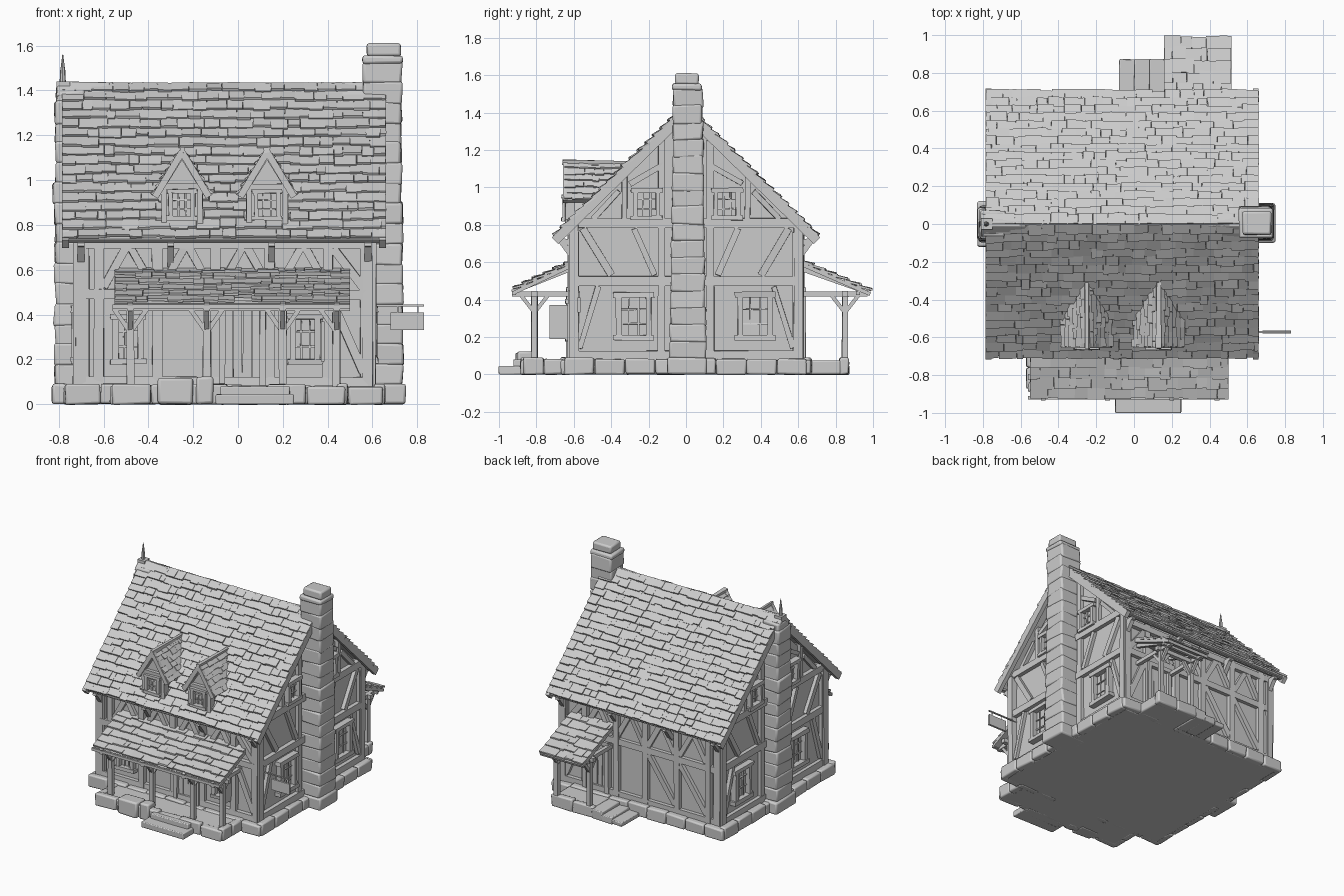
import bpy, bmesh, math, random
from mathutils import Vector as V, Matrix

random.seed(4)
cube = bpy.data.objects.get("Cube")
if cube:
    bpy.data.objects.remove(cube)

mat = bpy.data.materials.new("pale_grey")
mat.use_nodes = True
GREY = (0.6, 0.6, 0.6, 1)
mat.diffuse_color = GREY
mat.node_tree.nodes["Principled BSDF"].inputs["Base Color"].default_value = GREY

X0, X1, YW = -0.70, 0.58, 0.6        # wall planes
EAVE, RIDGE = (0.70, 0.735), 1.43    # main roof section


def jit(s):
    return random.uniform(-s, s)


def beam(bm, a, b, w, d, n, wob=0.0):
    """Box from a to b; w across, d along the normal n."""
    a, b, n = V(a), V(b), V(n).normalized()
    ax = (b - a).normalized()
    side = n.cross(ax).normalized()
    up = ax.cross(side)
    m = Matrix((ax * (b - a).length, side * w, up * d)).transposed().to_4x4()
    m.translation = (a + b) / 2
    vs = bmesh.ops.create_cube(bm, size=1, matrix=m)["verts"]
    for v in vs:
        v.co += V((jit(wob), jit(wob), jit(wob)))


def box(bm, lo, hi, wob=0.0):
    lo, hi = V(lo), V(hi)
    c = (lo + hi) / 2
    beam(bm, (lo.x, c.y, c.z), (hi.x, c.y, c.z), hi.y - lo.y, hi.z - lo.z, (0, 0, 1), wob)


def prism(bm, pts, extrude):
    f = bm.faces.new([bm.verts.new(p) for p in pts])
    new = bmesh.ops.extrude_face_region(bm, geom=[f])["geom"]
    bmesh.ops.translate(bm, vec=extrude, verts=[g for g in new if isinstance(g, bmesh.types.BMVert)])


def finish(bm, name, bevel=0.0):
    bmesh.ops.recalc_face_normals(bm, faces=bm.faces)
    me = bpy.data.meshes.new(name)
    bm.to_mesh(me)
    bm.free()
    me.materials.append(mat)
    ob = bpy.data.objects.new(name, me)
    bpy.context.scene.collection.objects.link(ob)
    if bevel:
        mod = ob.modifiers.new("soft_edges", "BEVEL")
        mod.width, mod.segments = bevel, 2
    bpy.ops.object.select_all(action="DESELECT")
    ob.select_set(True)
    bpy.context.view_layer.objects.active = ob
    bpy.ops.object.shade_smooth_by_angle(angle=math.radians(40))


def tiles(bm, origin, u, v, rows, cols, th=0.012):
    """Overlapping shingles over the parallelogram u (eave) by v (slope)."""
    o, u, v = V(origin), V(u), V(v)
    n = u.cross(v).normalized()
    for r in range(rows):
        cuts = [0] + [(c + jit(0.3) + 0.5 * (r % 2)) / cols for c in range(1, cols)] + [1]
        for s, e in zip(cuts, cuts[1:]):
            lift = random.uniform(0.008, 0.018)
            t0 = max(0, r + jit(0.13)) / rows
            t1 = min(1, (r + 1.25) / rows)
            mid = o + u * (s + e) / 2
            beam(bm, mid + v * t0 + n * lift, mid + v * t1, u.length * (e - s) * 0.99, th, n, 0.002)
    beam(bm, o + u / 2 - n * 0.012, o + u / 2 + v - n * 0.012, u.length, 0.02, n)


# Wall frames: map (across, height, out) to space
WALLS = {
    "front": (lambda u, z, d=0: V((u, -YW - d, z)), (0, -1, 0)),
    "back": (lambda u, z, d=0: V((u, YW + d, z)), (0, 1, 0)),
    "right": (lambda u, z, d=0: V((X1 + d, u, z)), (1, 0, 0)),
    "left": (lambda u, z, d=0: V((X0 - d, u, z)), (-1, 0, 0)),
    "dormer": (lambda u, z, d=0: V((u, -0.62 - d, z)), (0, -1, 0)),
}


def timber(bm, wall, u0, z0, u1, z1, w=0.04, d=0.05):
    f, n = WALLS[wall]
    beam(bm, f(u0, z0), f(u1, z1), w, d, n, 0.003)


def window(bm, wall, u, z, w, h, t=0.025):
    for s in (-1, 1):
        timber(bm, wall, u + s * w / 2, z - h / 2, u + s * w / 2, z + h / 2, t, 0.08)
        timber(bm, wall, u - w / 2 - t, z + s * h / 2, u + w / 2 + t, z + s * h / 2, t, 0.09)
        timber(bm, wall, u - w / 2, z + s * h / 6, u + w / 2, z + s * h / 6, 0.008, 0.03)
        timber(bm, wall, u + s * w / 6, z - h / 2, u + s * w / 6, z + h / 2, 0.008, 0.03)
    timber(bm, wall, u, z - h / 2, u, z + h / 2, w, 0.012)


# Plaster body with gables
bm = bmesh.new()
prism(bm, [(X0, -YW, 0.05), (X0, YW, 0.05), (X0, YW, 0.78), (X0, 0, 1.38), (X0, -YW, 0.78)], (X1 - X0, 0, 0))
finish(bm, "plaster_walls")

# Timber framing
bm = bmesh.new()
for wall in ("right", "left"):
    for z in (0.10, 0.50, 0.81):
        timber(bm, wall, -0.62, z, 0.62, z, 0.05, 0.06)
    for s in (-1, 1):
        timber(bm, wall, s * 0.6, 0.06, s * 0.6, 0.8, 0.05, 0.07)
        timber(bm, wall, s * 0.13, 0.08, s * 0.13, 1.25)
        timber(bm, wall, s * 0.55, 0.78, s * 0.40, 0.53)
        timber(bm, wall, s * 0.17, 0.53, s * 0.28, 0.78, 0.03)
        timber(bm, wall, s * 0.57, 0.14, s * 0.47, 0.47, 0.03)
        timber(bm, wall, s * 0.33, 0.83, s * 0.33, 1.08, 0.03)
        timber(bm, wall, s * 0.12, 1.12, s * 0.30, 1.02, 0.03)
        timber(bm, wall, s * 0.50, 0.83, s * 0.36, 0.98, 0.03)
for wall in ("front", "back"):
    for z in (0.10, 0.49, 0.72):
        timber(bm, wall, X0, z, X1, z, 0.045, 0.06)
    for u in (X0, -0.62, -0.36, -0.10, 0.14, 0.40, X1):
        timber(bm, wall, u, 0.06, u, 0.76, 0.045, 0.06)
    for u in (-0.60, -0.34, -0.08, 0.18):
        timber(bm, wall, u, 0.52, u + 0.10, 0.70, 0.035)
        timber(bm, wall, u + 0.22, 0.52, u + 0.12, 0.70, 0.035)
    timber(bm, wall, 0.56, 0.14, 0.42, 0.46)
    timber(bm, wall, 0.42, 0.70, 0.56, 0.52)
for u in (-0.6, -0.34):
    timber(bm, "back", u, 0.14, u + 0.22, 0.46)
finish(bm, "timber_frame")

# Windows and doors
bm = bmesh.new()
for wall in ("right", "left"):
    for y in (-0.28, 0.37):
        window(bm, wall, y, 0.31, 0.16, 0.23, 0.03)
    for y in (-0.21, 0.22):
        window(bm, wall, y, 0.91, 0.12, 0.15)
for x in (-0.49, 0.30):
    window(bm, "front", x, 0.29, 0.11, 0.20)
for x in (-0.25, 0.13):
    window(bm, "dormer", x, 0.89, 0.10, 0.12, 0.018)
finish(bm, "windows")
bm = bmesh.new()
for wall, c in (("front", 0.02), ("back", 0.30)):
    for k in range(4):
        timber(bm, wall, c - 0.06 + k * 0.04, 0.09, c - 0.06 + k * 0.04, 0.43, 0.037, 0.03)
    for s in (-1, 1):
        timber(bm, wall, c + s * 0.09, 0.08, c + s * 0.09, 0.46, 0.03, 0.08)
    timber(bm, wall, c - 0.1, 0.45, c + 0.1, 0.45, 0.03, 0.08)
finish(bm, "doors")

# Main roof, verge boards and eave beams
bm = bmesh.new()
ey, ez = EAVE
rise = RIDGE - ez
tiles(bm, (-0.785, -ey, ez), (1.445, 0, 0), (0, ey, rise), 17, 20)
tiles(bm, (0.66, ey, ez), (-1.445, 0, 0), (0, -ey, rise), 17, 20)
finish(bm, "main_roof")
bm = bmesh.new()
for s in (-1, 1):
    for x in (-0.77, 0.645):
        beam(bm, (x, s * ey, ez - 0.02), (x, 0, RIDGE - 0.03), 0.03, 0.05, (0, -s, 1))
    box(bm, (-0.785, s * 0.68 - 0.015, 0.725), (0.66, s * 0.68 + 0.015, 0.755))
    for x in (X0, -0.3, 0.15, X1):
        beam(bm, (x, s * 0.6, 0.62), (x, s * 0.68, 0.73), 0.03, 0.03, (1, 0, 0))
        beam(bm, (x, s * 0.6, 0.70), (x, s * 0.69, 0.72), 0.03, 0.03, (1, 0, 0))
finish(bm, "roof_boards")

# Sagging ridge caps and finial
bm = bmesh.new()
for k in range(6):
    a, b = -0.81 + k * 0.235, -0.575 + k * 0.235
    za, zb = [1.425 - 0.02 * math.sin(math.pi * (x + 0.81) / 1.5) for x in (a, b)]
    for s in (-1, 1):
        beam(bm, (a, s * 0.03, za - 0.02), (b, s * 0.03, zb - 0.02), 0.09, 0.025, (0, s, 1), 0.003)
finish(bm, "ridge_caps", 0.006)
bm = bmesh.new()
box(bm, (-0.81, -0.03, 1.40), (-0.75, 0.03, 1.44))
for z, r0, r1, h in ((1.46, 0.014, 0.012, 0.06), (1.52, 0.012, 0.002, 0.08)):
    bmesh.ops.create_cone(bm, cap_ends=True, segments=8, radius1=r0, radius2=r1, depth=h,
                          matrix=Matrix.Translation((-0.782, 0, z)))
finish(bm, "finial")

# Dormers
bm = bmesh.new()
roof = bmesh.new()
for x in (-0.25, 0.13):
    prism(bm, [(x - 0.085, -0.62, 0.78), (x + 0.085, -0.62, 0.78), (x + 0.085, -0.62, 0.96),
               (x, -0.62, 1.09), (x - 0.085, -0.62, 0.96)], (0, 0.34, 0))
    for s in (-1, 1):
        timber(bm, "dormer", x + s * 0.08, 0.79, x + s * 0.08, 0.97, 0.025)
        beam(roof, (x + s * 0.12, -0.645, 0.925), (x, -0.645, 1.125), 0.03, 0.025, (0, -1, 0))
        tiles(roof, (x + s * 0.125, -0.48 + s * -0.17, 0.93), (0, s * 0.34, 0), (-s * 0.125, 0, 0.2), 6, 6, 0.009)
    timber(bm, "dormer", x - 0.09, 0.97, x + 0.09, 0.97, 0.025)
    beam(roof, (x, -0.66, 1.135), (x, -0.31, 1.13), 0.025, 0.025, (0, 0, 1), 0.004)
finish(bm, "dormer_walls")
finish(roof, "dormer_roofs")

# Stone chimneys in jittered courses
bm = bmesh.new()
for k in range(16):
    z = 0.09 + k * 0.09
    half = 0.10 - 0.02 * min(1, z / 1.1)
    xo = 0.735 - 0.005 * (k > 8)
    box(bm, (0.555, 0.01 - half, z - 0.01), (xo, 0.01 + half, z + 0.092), 0.006)
    if z < 1.3:
        box(bm, (-0.82 + jit(0.006), -half, z - 0.01), (-0.66, half, z + 0.092), 0.006)
box(bm, (-0.81, -0.07, 1.28), (-0.68, 0.07, 1.40), 0.005)
for lo, hi, g in ((0, 0.09, 0.025), (1.52, 1.555, 0.0), (1.55, 1.61, -0.018)):
    box(bm, (0.555 - g, -0.075 - g, lo), (0.735 + g * 0.5, 0.085 + g, hi), 0.003)
box(bm, (-0.83, -0.12, 0), (-0.66, 0.12, 0.09), 0.003)
finish(bm, "chimneys", 0.012)

# Foundation stones
bm = bmesh.new()
box(bm, (-0.74, -0.64, 0), (0.62, 0.64, 0.075))
box(bm, (-0.54, -0.86, 0), (0.46, -0.6, 0.075))
box(bm, (0.17, 0.6, 0), (0.50, 0.85, 0.075))


def stone_row(p, q):
    p, q = V(p), V(q)
    n = max(2, round((q - p).length / 0.16))
    for k in range(n):
        a, b = p.lerp(q, k / n), p.lerp(q, (k + 0.98) / n)
        h = 0.085 + jit(0.006)
        beam(bm, (a.x, a.y, h / 2), (b.x, b.y, h / 2), 0.05, h, (0, 0, 1), 0.004)


for s in (-1, 1):
    stone_row((-0.77, s * 0.645), (0.65, s * 0.645))
for x in (-0.75, 0.63):
    stone_row((x, -0.65), (x, 0.65))
for x in (-0.545, 0.465):
    stone_row((x, -0.87), (x, -0.65))
stone_row((-0.56, -0.86), (0.48, -0.86))
stone_row((0.16, 0.845), (0.51, 0.845))
finish(bm, "foundation", 0.01)

# Steps and the crates beside them
bm = bmesh.new()
box(bm, (-0.10, -1.0, 0), (0.25, -0.86, 0.045), 0.003)
box(bm, (-0.08, -0.92, 0), (0.23, -0.84, 0.08), 0.003)
for k in range(3):
    box(bm, (-0.08 + k * 0.08, 0.66, 0), (0.01 + k * 0.08, 0.87, 0.03 + k * 0.02), 0.004)
finish(bm, "steps", 0.006)
bm = bmesh.new()
box(bm, (-0.36, -0.91, 0), (-0.20, -0.80, 0.115), 0.005)
box(bm, (-0.185, -0.90, 0), (-0.11, -0.82, 0.12), 0.005)
finish(bm, "crates", 0.012)

# Porches: tiled lean-to roofs on braced posts
bm = bmesh.new()
tiles(bm, (-0.55, -0.92, 0.45), (1.05, 0, 0), (0, 0.33, 0.155), 6, 14)
tiles(bm, (0.515, 0.99, 0.44), (-0.355, 0, 0), (0, -0.38, 0.165), 6, 5)
finish(bm, "porch_roofs")
bm = bmesh.new()
for s, yp, posts, x0, x1 in ((-1, 0.81, (-0.48, -0.14, 0.20, 0.44), -0.56, 0.50),
                             (1, 0.85, (0.20, 0.47), 0.16, 0.51)):
    y = s * yp
    box(bm, (x0, y - 0.016, 0.415), (x1, y + 0.016, 0.445))
    box(bm, (x0, s * 0.92 - 0.01, 0.425), (x1, s * 0.92 + 0.01, 0.445))
    for x in posts:
        beam(bm, (x, y, 0.07), (x, y, 0.43), 0.032, 0.032, (0, 1, 0), 0.003)
        beam(bm, (x, s * 0.6, 0.43), (x, s * (yp + 0.12), 0.43), 0.028, 0.028, (0, 0, 1))
        beam(bm, (x, s * 0.6, 0.57), (x, s * (yp + 0.12), 0.44), 0.025, 0.025, (1, 0, 0))
        for t in (-1, 1):
            if x0 < x + t * 0.075 < x1:
                beam(bm, (x, y, 0.32), (x + t * 0.07, y, 0.42), 0.02, 0.02, (0, 1, 0))
            beam(bm, (x, y, 0.33), (x, y + t * 0.07, 0.42), 0.02, 0.02, (1, 0, 0))
finish(bm, "porch_posts")

# Open shutter and hanging sign
bm = bmesh.new()
box(bm, (0.37, -0.73, 0.19), (0.385, -0.62, 0.37))
finish(bm, "shutter")
bm = bmesh.new()
box(bm, (0.58, -0.577, 0.437), (0.83, -0.567, 0.445))
box(bm, (0.68, -0.58, 0.33), (0.83, -0.565, 0.41))
for x in (0.71, 0.80):
    box(bm, (x, -0.574, 0.40), (x + 0.005, -0.57, 0.44))
finish(bm, "hanging_sign")
